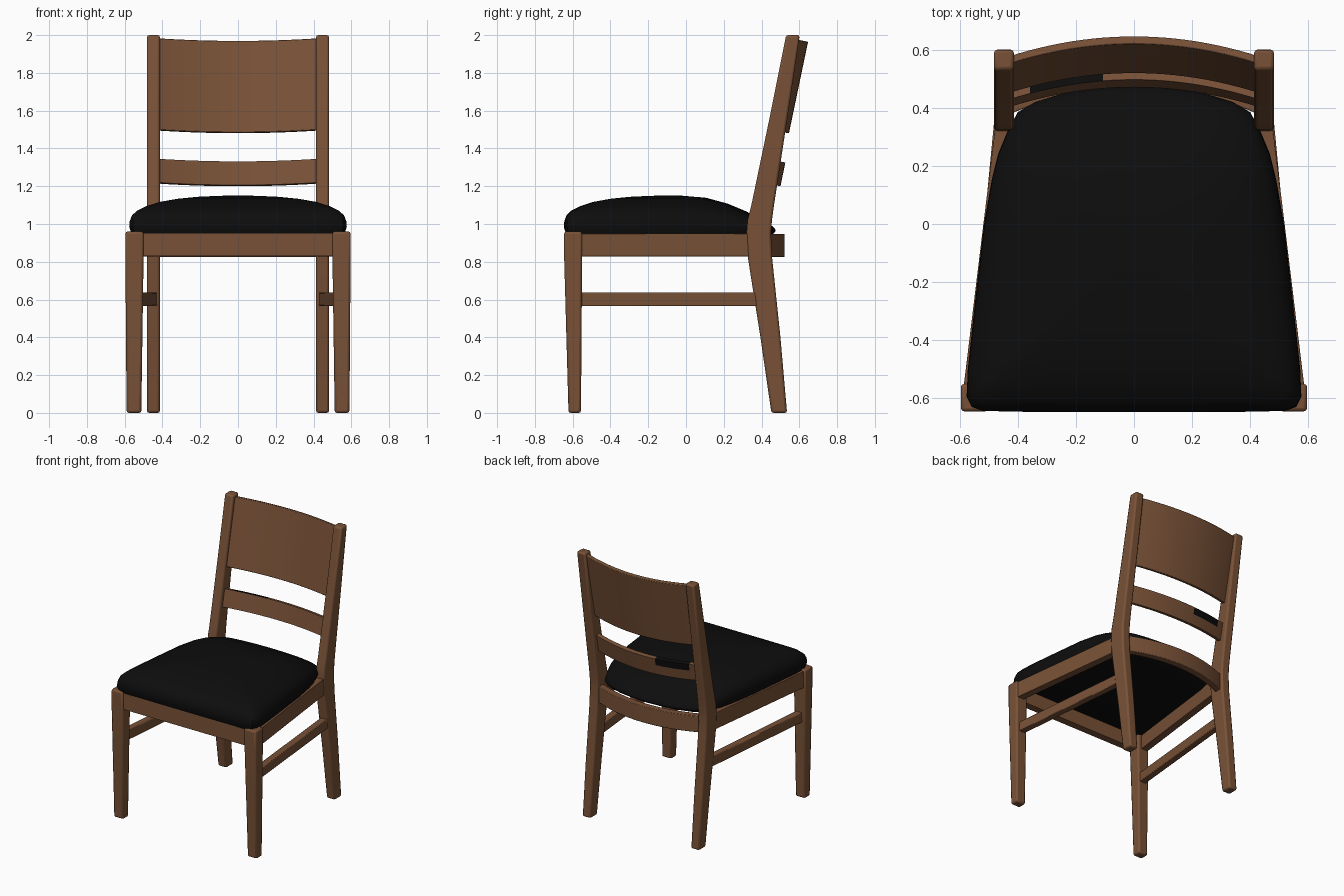
import bpy, bmesh, math
from mathutils import Vector

if "Cube" in bpy.data.objects:
    bpy.data.objects.remove(bpy.data.objects["Cube"])


def material(name, rgb):
    m = bpy.data.materials.new(name)
    m.diffuse_color = (*rgb, 1)
    m.use_nodes = True
    m.node_tree.nodes["Principled BSDF"].inputs["Base Color"].default_value = m.diffuse_color
    return m


WOOD = material("brown wood", (0.19, 0.083, 0.038))
BLACK = material("black upholstery", (0.004, 0.004, 0.004))


def loft(name, sections, mat, bevel=0.0, mirror=False):
    """Skin a list of equal-length point loops and cap both ends."""
    bm = bmesh.new()
    rings = [[bm.verts.new(p) for p in s] for s in sections]
    n = len(rings[0])
    for a, b in zip(rings, rings[1:]):
        for i in range(n):
            j = (i + 1) % n
            bm.faces.new((a[i], a[j], b[j], b[i]))
    bm.faces.new(rings[0][::-1])
    bm.faces.new(rings[-1])
    bmesh.ops.recalc_face_normals(bm, faces=bm.faces)
    mesh = bpy.data.meshes.new(name)
    bm.to_mesh(mesh)
    bm.free()
    mesh.materials.append(mat)
    ob = bpy.data.objects.new(name, mesh)
    bpy.context.collection.objects.link(ob)
    if bevel:
        mod = ob.modifiers.new("Bevel", 'BEVEL')
        mod.width, mod.segments, mod.limit_method = bevel, 2, 'ANGLE'
        mod.angle_limit = math.radians(40)
    if mirror:
        ob.modifiers.new("Mirror", 'MIRROR')
    return ob


def rect_z(x0, x1, y0, y1, z):
    return [(x0, y0, z), (x1, y0, z), (x1, y1, z), (x0, y1, z)]


def rect_y(xc, w, y, z0, z1):
    return [(xc - w / 2, y, z0), (xc + w / 2, y, z0), (xc + w / 2, y, z1), (xc - w / 2, y, z1)]


def bowed(name, y, z, height, thick, half, sag, tilt, bevel=0.004):
    """Curved board; (y, z) is its lower back edge at the middle."""
    up = Vector((0, math.sin(tilt), math.cos(tilt)))
    out = Vector((0, math.cos(tilt), -math.sin(tilt)))
    secs = []
    for i in range(25):
        t = -1 + i / 12
        base = Vector((t * half, y, z)) - out * sag * t * t
        secs.append([base - out * thick, base, base + up * height * 0.6,
                     base + up * height, base + up * height - out * thick])
    return loft(name, secs, WOOD, bevel)


# Front legs, tapered on the lower part
loft("front_legs", [rect_z(0.512, 0.590, -0.622, -0.556, 0.0),
                    rect_z(0.500, 0.596, -0.645, -0.550, 0.82),
                    rect_z(0.500, 0.596, -0.645, -0.550, 0.96)], WOOD, 0.012, True)

# Rear legs and back posts in one bent piece: z, front y, back y
post = [(0.0, 0.452, 0.535), (0.40, 0.394, 0.500), (0.82, 0.328, 0.456), (0.95, 0.320, 0.450),
        (1.02, 0.326, 0.455), (1.10, 0.346, 0.466), (1.55, 0.440, 0.535), (2.0, 0.530, 0.602)]
loft("rear_posts", [rect_z(0.413, 0.482, f, b, z) for z, f, b in post], WOOD, 0.012, True)

# Seat frame
loft("front_rail", [[(x, -0.635, 0.83), (x, -0.58, 0.83), (x, -0.58, 0.95), (x, -0.635, 0.95)]
                    for x in (-0.52, 0.52)], WOOD)
loft("side_rails", [rect_y(0.560, 0.055, -0.57, 0.828, 0.95),
                    rect_y(0.447, 0.055, 0.36, 0.828, 0.95)], WOOD, 0.003, True)
bowed("back_rail", 0.522, 0.825, 0.122, 0.05, 0.44, 0.10, 0.0)

# Side stretchers
loft("side_stretchers", [rect_y(0.545, 0.05, -0.57, 0.565, 0.638),
                         rect_y(0.450, 0.05, 0.42, 0.565, 0.638)], WOOD, 0.005, True)

# Backrest
TILT = math.radians(11.8)
bowed("back_panel", 0.545, 1.48, 0.495, 0.027, 0.43, 0.07, TILT)
slat = bowed("back_slat", 0.500, 1.20, 0.128, 0.03, 0.43, 0.07, TILT, 0.0)

# Dark worn patch on the top and upper back of the slat
slat.data.materials.append(BLACK)
for f in slat.data.polygons:
    c, n = f.center, f.normal
    top = n.z > 0.7
    upper_back = n.y > 0.7 and c.z > 1.275
    if (top or upper_back) and -0.36 < c.x < -0.11:
        f.material_index = 1

# Seat cushion: half outline from front middle to back middle
half = [(0.0, -0.647), (0.2, -0.647), (0.4, -0.646), (0.52, -0.643), (0.558, -0.63), (0.576, -0.595),
        (0.572, -0.5), (0.545, -0.25), (0.516, 0.0), (0.490, 0.15), (0.468, 0.24), (0.435, 0.32),
        (0.400, 0.385), (0.34, 0.42), (0.24, 0.45), (0.12, 0.468), (0.0, 0.475)]
outline = half + [(-x, y) for x, y in half[-2:0:-1]]
CY = -0.09
levels = [(0.3, 0.935), (0.93, 0.935), (0.98, 0.95), (1.0, 0.985), (0.995, 1.015), (0.975, 1.045),
          (0.93, 1.07), (0.85, 1.093), (0.72, 1.117), (0.55, 1.134), (0.35, 1.145), (0.12, 1.15)]


def cushion_point(x, y, s, z):
    y = CY + (y - CY) * s
    drop = 0.13 * (max(y, 0) / 0.47) ** 2 * max(z - 0.95, 0) / 0.2
    return (x * s, y, z - drop)


loft("seat_cushion", [[cushion_point(x, y, s, z) for x, y in outline] for s, z in levels], BLACK)

# Smooth shading with crisp edges
for ob in bpy.context.collection.objects:
    ob.select_set(True)
    bpy.context.view_layer.objects.active = ob
bpy.ops.object.shade_smooth_by_angle(angle=math.radians(35))
